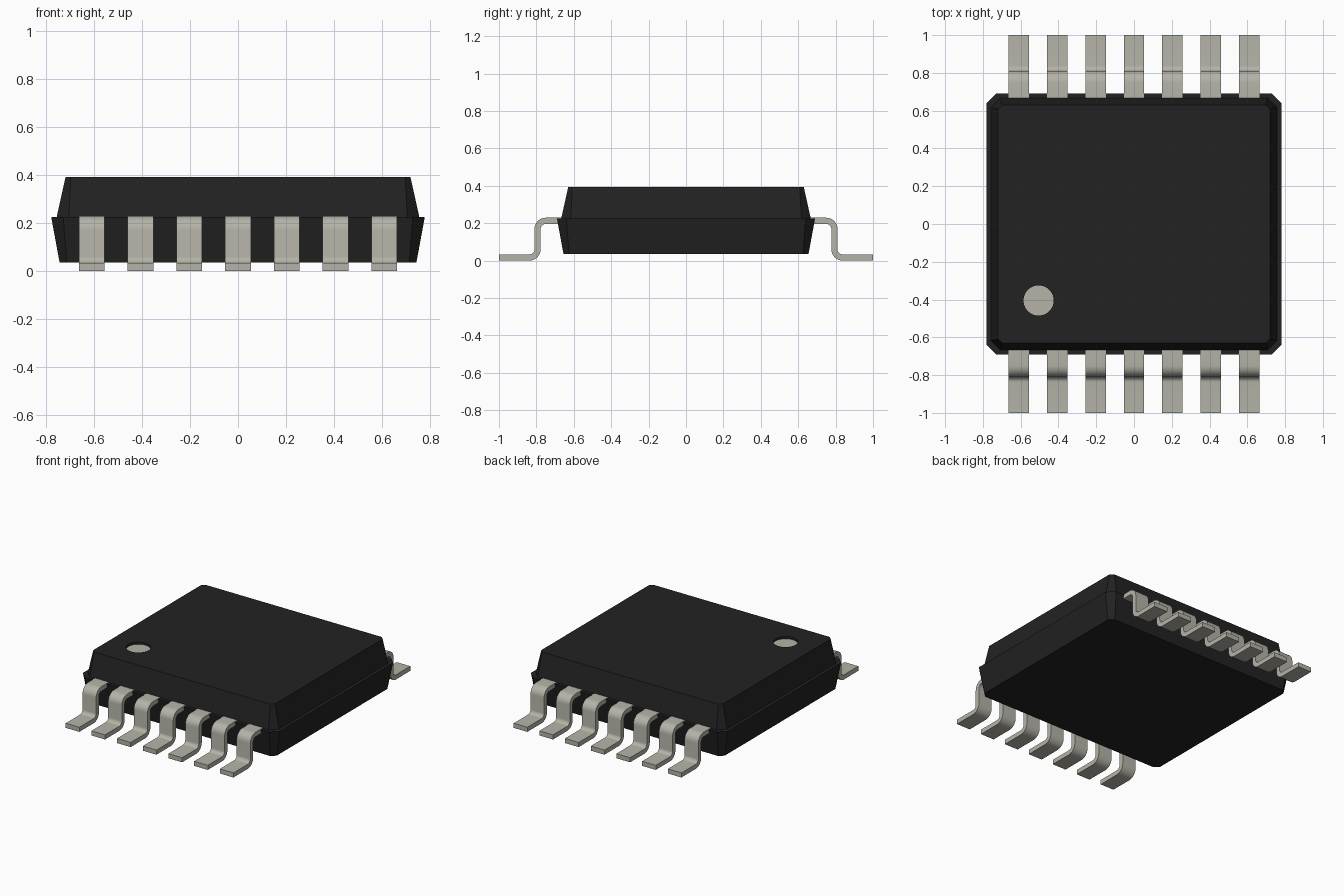
import bpy, bmesh, math

old = bpy.data.objects.get("Cube")
if old:
    bpy.data.objects.remove(old, do_unlink=True)


def make_material(name, color):
    mat = bpy.data.materials.new(name)
    mat.use_nodes = True
    mat.diffuse_color = (*color, 1)
    bsdf = next(n for n in mat.node_tree.nodes if n.type == 'BSDF_PRINCIPLED')
    bsdf.inputs["Base Color"].default_value = (*color, 1)
    return mat


black = make_material("black plastic", (0.016, 0.016, 0.016))
metal = make_material("tin grey", (0.46, 0.45, 0.39))


def finish(bm, name, mat):
    bmesh.ops.recalc_face_normals(bm, faces=bm.faces)
    mesh = bpy.data.meshes.new(name)
    bm.to_mesh(mesh)
    bm.free()
    mesh.materials.append(mat)
    obj = bpy.data.objects.new(name, mesh)
    bpy.context.collection.objects.link(obj)
    return obj


def ring(bm, points):
    return [bm.verts.new(p) for p in points]


def bridge(bm, a, b):
    n = len(a)
    return [bm.faces.new((a[i], a[(i + 1) % n], b[(i + 1) % n], b[i])) for i in range(n)]


def chamfered_rect(hx, hy, c, z):
    corners = [(hx, hy - c), (hx - c, hy), (c - hx, hy), (-hx, hy - c),
               (-hx, c - hy), (c - hx, -hy), (hx - c, -hy), (hx, c - hy)]
    return [(x, y, z) for x, y in corners]


# Package body: tapered lower half, ledge, tapered upper half
TOP, LEDGE, BOTTOM = 0.392, 0.225, 0.035
DOT_X, DOT_Y, DOT_R, DOT_DEPTH = -0.505, -0.405, 0.08, 0.02
levels = [(0.745, 0.655, 0.03, BOTTOM), (0.78, 0.69, 0.05, LEDGE),
          (0.757, 0.667, 0.05, LEDGE), (0.72, 0.63, 0.022, TOP)]
bm = bmesh.new()
rings = [ring(bm, chamfered_rect(*lv)) for lv in levels]
bm.faces.new(rings[0])
for lower, upper in zip(rings, rings[1:]):
    bridge(bm, lower, upper)


# Round recess in the top face for the pin one mark
def circle(z, n=48):
    return [(DOT_X + DOT_R * math.cos(math.tau * i / n),
             DOT_Y + DOT_R * math.sin(math.tau * i / n), z) for i in range(n)]


rim, floor = ring(bm, circle(TOP)), ring(bm, circle(TOP - DOT_DEPTH))
bridge(bm, rim, floor)
bm.faces.new(floor)
edges = [bm.edges.get((loop[i], loop[i - 1])) for loop in (rings[3], rim)
         for i in range(len(loop))]
bmesh.ops.triangle_fill(bm, use_beauty=True, edges=edges, normal=(0, 0, 1))
finish(bm, "package_body", black)

# Pin one mark: thin disc on the recess floor
bm = bmesh.new()
low, high = (ring(bm, circle(TOP - DOT_DEPTH + h)) for h in (0.0005, 0.004))
bridge(bm, low, high)
bm.faces.new(low)
bm.faces.new(high)
finish(bm, "pin_one_mark", metal)

# Gull-wing lead profile in (y, z), pointing outward
T, R_OUT, R_IN = 0.033, 0.06, 0.027
Y_OUT, Z_TOP = 0.81, 0.229


def arc(cy, cz, r, start, end, steps=8):
    return [(cy + r * math.cos(math.radians(start + (end - start) * i / steps)),
             cz + r * math.sin(math.radians(start + (end - start) * i / steps)))
            for i in range(steps + 1)]


shoulder = (Y_OUT - R_OUT, Z_TOP - R_OUT)
ankle = (Y_OUT - T + R_OUT, R_OUT)
profile = ([(0.665, Z_TOP)] + arc(*shoulder, R_OUT, 90, 0) + arc(*ankle, R_IN, 180, 270)
           + [(1.0, T), (1.0, 0.0)] + arc(*ankle, R_OUT, 270, 180)
           + arc(*shoulder, R_IN, 0, 90) + [(0.665, Z_TOP - T)])

WIDTH, PITCH = 0.108, 0.2035


def make_lead(name, x, side):
    bm = bmesh.new()
    a, b = (ring(bm, [(x + dx, side * y, z) for y, z in profile])
            for dx in (-WIDTH / 2, WIDTH / 2))
    bridge(bm, a, b)
    bm.faces.new(a)
    bm.faces.new(b)
    obj = finish(bm, name, metal)
    bpy.ops.object.select_all(action='DESELECT')
    obj.select_set(True)
    bpy.context.view_layer.objects.active = obj
    bpy.ops.object.shade_smooth_by_angle(angle=math.radians(30))


# Seven leads along the front and seven along the back
for label, side in (("front", -1), ("back", 1)):
    for i in range(7):
        make_lead(f"{label}_lead_{i + 1}", (i - 3) * PITCH, side)
